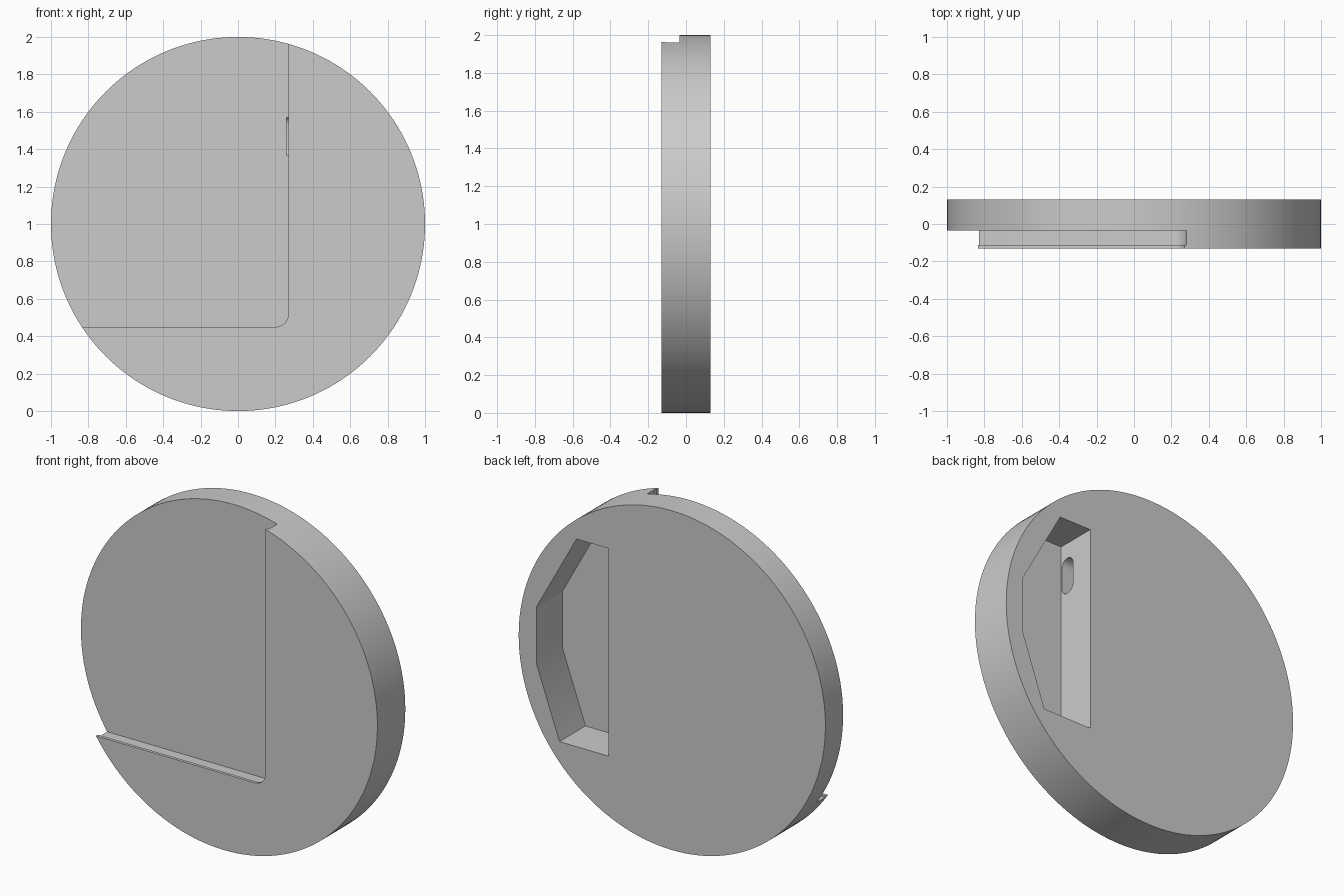
import bpy
import bmesh
from math import pi, cos, sin

cube = bpy.data.objects.get("Cube")
if cube:
    bpy.data.objects.remove(cube, do_unlink=True)

grey = bpy.data.materials.new("plain grey")
grey.use_nodes = True
grey.diffuse_color = (0.6, 0.6, 0.6, 1)
grey.node_tree.nodes["Principled BSDF"].inputs["Base Color"].default_value = grey.diffuse_color

HALF = 0.13      # half the disc thickness
FLOOR = -0.035   # floor of the front pocket
LIP = -0.112     # back of the thin front lip


def arc(cx, cz, r, start, end, n):
    return [(cx + r * cos(start + (end - start) * i / n),
             cz + r * sin(start + (end - start) * i / n)) for i in range(n + 1)]


def prism(name, outline, low, high, place):
    """Extrude a 2D outline between two depths; place maps (u, v, depth) to xyz."""
    bm = bmesh.new()
    face = bm.faces.new([bm.verts.new(place(u, v, low)) for u, v in outline])
    new = bmesh.ops.extrude_face_region(bm, geom=[face])["geom"]
    for vert in new:
        if isinstance(vert, bmesh.types.BMVert):
            i = vert.co - face.verts[0].co
            vert.tag = i is not None
    shift = [b - a for a, b in zip(place(0, 0, low), place(0, 0, high))]
    bmesh.ops.translate(bm, vec=shift,
                        verts=[v for v in new if isinstance(v, bmesh.types.BMVert)])
    bmesh.ops.recalc_face_normals(bm, faces=bm.faces)
    mesh = bpy.data.meshes.new(name)
    bm.to_mesh(mesh)
    bm.free()
    mesh.materials.append(grey)
    obj = bpy.data.objects.new(name, mesh)
    bpy.context.collection.objects.link(obj)
    return obj


def along_y(u, v, d):
    return (u, d, v)


def along_x(u, v, d):
    return (d, u, v)


def pocket_outline(grow):
    """Open corner pocket with a rounded inner corner."""
    x, z, r = 0.27 + grow, 0.45 - grow, 0.07 + grow
    return [(-2, z)] + arc(x - r, z + r, r, -pi / 2, 0, 10) + [(x, 3), (-2, 3)]


# Round body
disc = prism("disc_body", arc(0, 1, 1, 0, 2 * pi, 160)[:-1], -HALF, HALF, along_y)

# Front pocket: lip opening and the slightly wider groove behind it
lip_cut = prism("lip_cutter", pocket_outline(0), -0.3, -0.06, along_y)
groove_cut = prism("groove_cutter", pocket_outline(0.01), LIP, FLOOR, along_y)

# Angular recess in the back
recess = [(0.414, 1.667), (0.623, 1.667), (0.885, 1.195),
          (0.885, 0.865), (0.734, 0.443), (0.414, 0.443)]
recess_cut = prism("recess_cutter", recess, LIP, 0.3, along_y)

# Rounded slot joining the recess to the pocket
R = 0.046
slot = arc(-0.06, 1.53, R, 0, pi, 12) + arc(-0.06, 1.405, R, pi, 2 * pi, 12)
slot_cut = prism("slot_cutter", slot, 0.26, 0.5, along_x)

# Cut the body, then drop the cutters
cutters = [lip_cut, groove_cut, recess_cut, slot_cut]
for cutter in cutters:
    cutter.hide_render = True
    mod = disc.modifiers.new(cutter.name, 'BOOLEAN')
    mod.operation = 'DIFFERENCE'
    mod.solver = 'EXACT'
    mod.object = cutter
graph = bpy.context.evaluated_depsgraph_get()
result = bpy.data.meshes.new_from_object(disc.evaluated_get(graph))
disc.modifiers.clear()
disc.data = result
for cutter in cutters:
    bpy.data.objects.remove(cutter, do_unlink=True)

# Smooth rim with crisp edges
bpy.ops.object.select_all(action='DESELECT')
disc.select_set(True)
bpy.context.view_layer.objects.active = disc
bpy.ops.object.shade_smooth_by_angle(angle=0.5)
